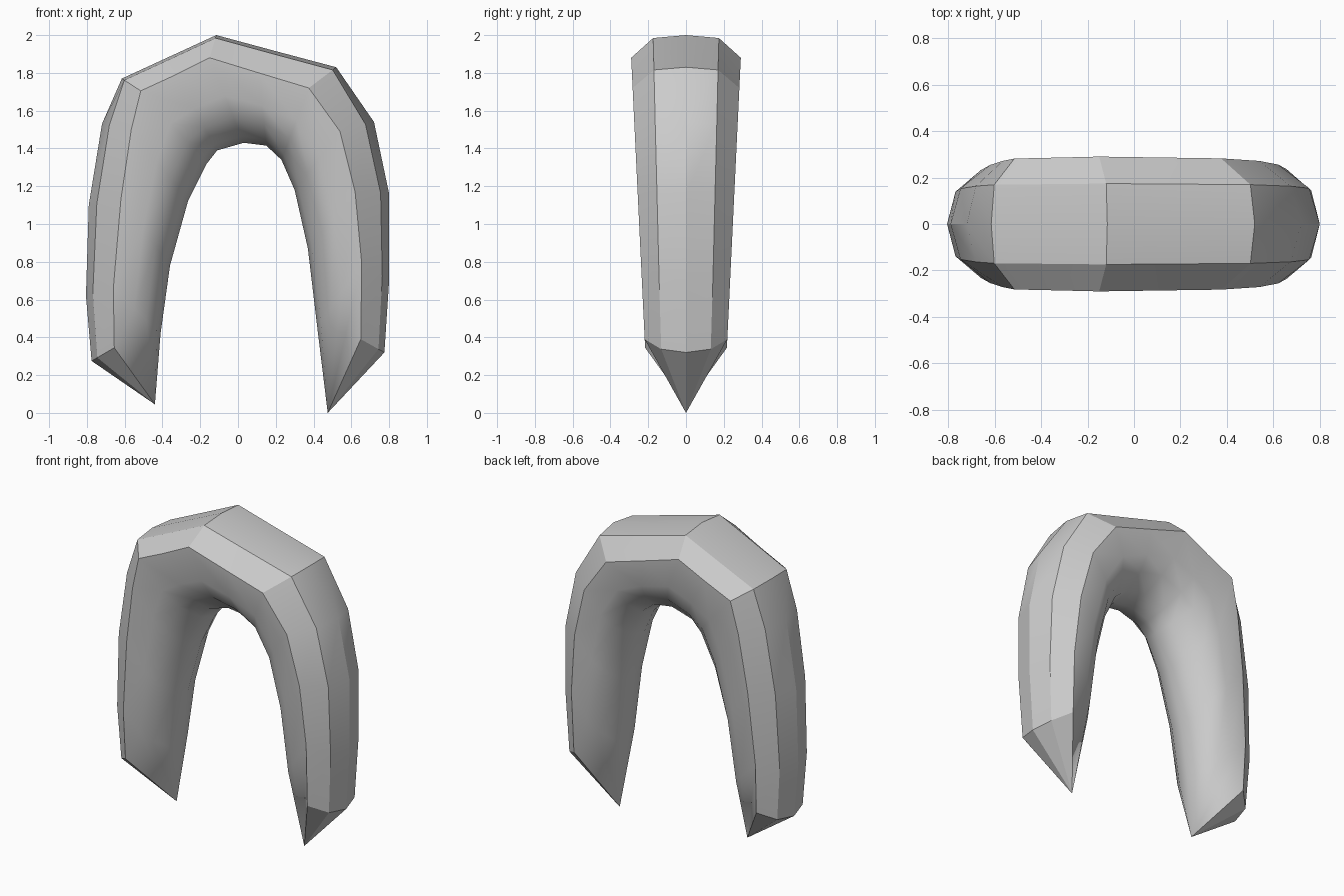
import bpy
import bmesh
import math
from mathutils import Vector

default_cube = bpy.data.objects.get("Cube")
if default_cube:
    bpy.data.objects.remove(default_cube, do_unlink=True)

# One plain grey surface
grey = bpy.data.materials.new("plain grey")
colour = (0.6, 0.6, 0.6, 1)
grey.diffuse_color = colour
grey.use_nodes = True
grey.node_tree.nodes["Principled BSDF"].inputs["Base Color"].default_value = colour

# Arch profiles in x, z from one leg over the top to the other
outer_ridge = [(-.775, .275), (-.805, .62), (-.79, 1.1), (-.72, 1.53), (-.615, 1.77),
               (-.365, 1.885), (-.115, 2), (.2, 1.915), (.52, 1.83), (.72, 1.54),
               (.8, 1.16), (.8, .7), (.775, .32)]
side_crease = [(-.655, .345), (-.66, .66), (-.62, 1.13), (-.565, 1.5), (-.515, 1.705),
               (-.33, 1.79), (-.15, 1.88), (.11, 1.8), (.375, 1.72), (.54, 1.49),
               (.62, 1.17), (.655, .79), (.65, .39)]
inner_ridge = [(-.44, .045), (-.41, .42), (-.36, .78), (-.265, 1.12), (-.165, 1.32),
               (-.11, 1.39), (.03, 1.43), (.15, 1.415), (.23, 1.34), (.3, 1.18),
               (.37, .87), (.42, .45), (.475, 0)]

# Rounded inner wall: fraction from crease to inner ridge, and share of the half width
INNER_WALL = [(.45, .96), (.7, .78), (.92, .42)]
last = len(outer_ridge) - 1


def half_section(index):
    """Points from the outer ridge round to the inner ridge, as (x, z, half width)."""
    outer = Vector(outer_ridge[index])
    crease = Vector(side_crease[index])
    inner = Vector(inner_ridge[index])
    width = .2 + .048 * crease.y
    bevel = .13 if 4 <= index <= 8 else .25
    points = [(outer, 0), (outer.lerp(crease, bevel), width * .6), (crease, width)]
    for along, share in INNER_WALL:
        if index in (0, last):
            points.append((inner, 0))
        else:
            points.append((crease.lerp(inner, along), width * share))
    points.append((inner, 0))
    return points


def closed_section(index):
    """Mirror the half section front to back."""
    half = half_section(index)
    front = [Vector((p.x, -y, p.y)) for p, y in half]
    back = [Vector((p.x, y, p.y)) for p, y in half[-2:0:-1]]
    return front + back


# Skin the arch between neighbouring sections
bm = bmesh.new()
sections = [[bm.verts.new(p) for p in closed_section(i)] for i in range(last + 1)]
size = len(sections[0])
outer_rings = (0, 1, 2, size - 2, size - 1)
outside = {section[ring] for section in sections for ring in outer_rings}
for first, second in zip(sections, sections[1:]):
    for ring in range(size):
        after = (ring + 1) % size
        bm.faces.new((first[ring], second[ring], second[after], first[after]))

# Pointed tips closing both legs
for section in (sections[0], sections[-1]):
    fan = [section[ring] for ring in (size - 2, size - 1, 0, 1, 2)]
    tip = section[size // 2]
    for a, b in zip(fan, fan[1:]):
        bm.faces.new((a, b, tip))

# Collapse the inner wall into each tip
for section in (sections[0], sections[-1]):
    tip = section[size // 2]
    extra = [v for ring, v in enumerate(section) if ring not in outer_rings and v != tip]
    bmesh.ops.weld_verts(bm, targetmap={v: tip for v in extra})
bmesh.ops.recalc_face_normals(bm, faces=bm.faces)

# Smooth inside, crisp edges on the bevelled outside
for face in bm.faces:
    face.smooth = True
for edge in bm.edges:
    bevelled = any(v in outside for v in edge.verts)
    edge.smooth = not (bevelled and edge.calc_face_angle(0) > math.radians(26))

mesh = bpy.data.meshes.new("arch_body")
bm.to_mesh(mesh)
bm.free()
mesh.materials.append(grey)
arch = bpy.data.objects.new("arch_body", mesh)
bpy.context.collection.objects.link(arch)
